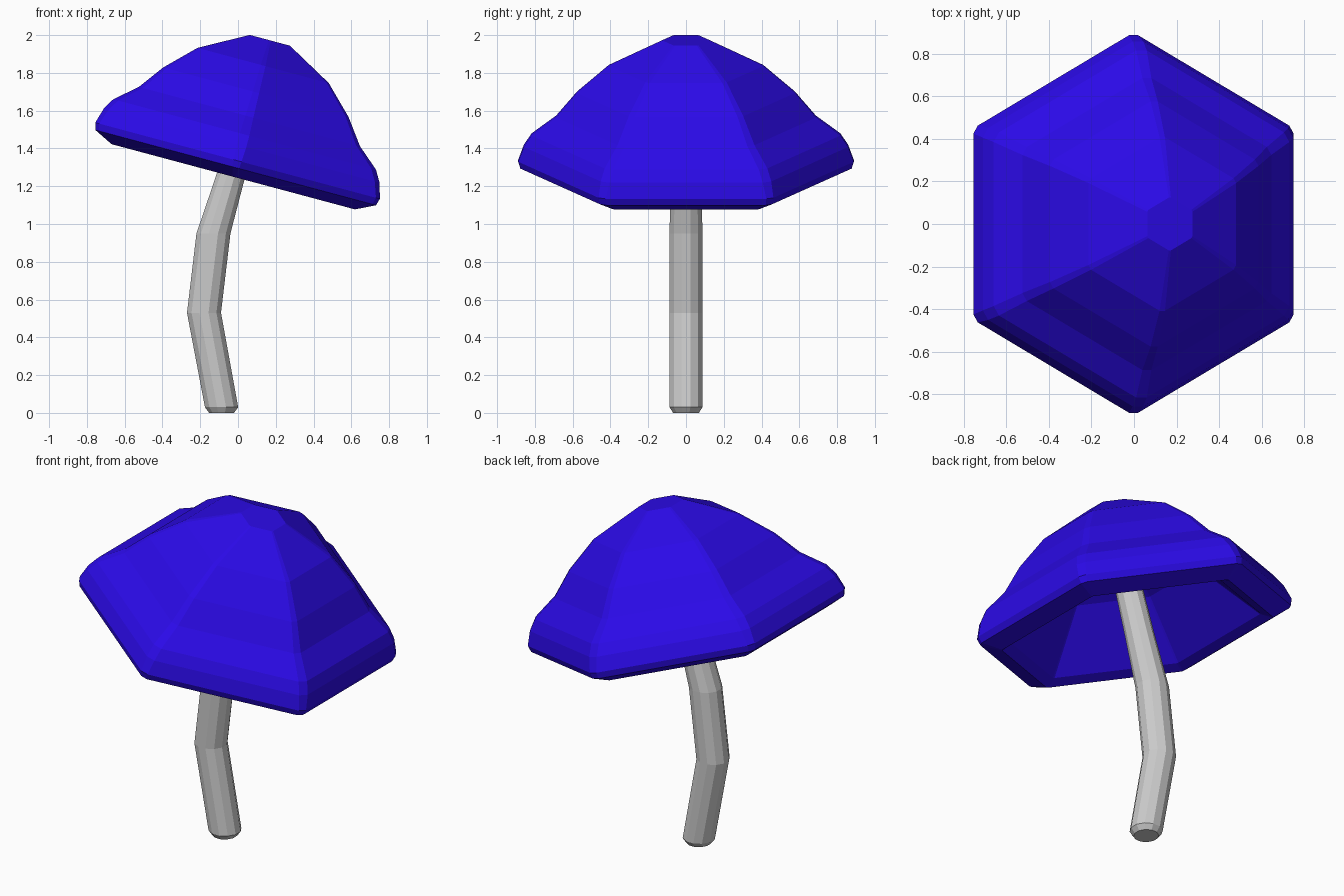
import bpy, bmesh
from math import radians, sin, cos, pi, tan
from mathutils import Matrix, Vector

if "Cube" in bpy.data.objects:
    bpy.data.objects.remove(bpy.data.objects["Cube"])


def loft(name, rings):
    """Skin a list of equal-length rings and close both ends."""
    bm = bmesh.new()
    loops = [[bm.verts.new(p) for p in ring] for ring in rings]
    n = len(loops[0])
    for a, b in zip(loops, loops[1:]):
        for i in range(n):
            j = (i + 1) % n
            bm.faces.new((a[i], a[j], b[j], b[i]))
    bm.faces.new(loops[0])
    bm.faces.new(loops[-1])
    bmesh.ops.recalc_face_normals(bm, faces=bm.faces)
    mesh = bpy.data.meshes.new(name)
    bm.to_mesh(mesh)
    bm.free()
    obj = bpy.data.objects.new(name, mesh)
    bpy.context.collection.objects.link(obj)
    return obj


def hexagon(apothem, z, cut):
    """Hexagon with flats facing +-x and each corner trimmed by cut."""
    half = apothem * tan(pi / 6) - cut
    pts = []
    for k in range(6):
        rot = Matrix.Rotation(k * pi / 3, 3, 'Z')
        pts += [rot @ Vector((apothem, s * half, z)) for s in (-1, 1)]
    return pts


def stem_ring(x, z, rx, ry):
    """Twelve-sided stem section with flats facing the axes."""
    k = 1 / cos(pi / 12)
    return [Vector((x + rx * k * cos(a), ry * k * sin(a), z))
            for a in (pi / 12 + i * pi / 6 for i in range(12))]


# Cap: apothem, height, corner trim; outer skin down to the lip, then inside
cap_profile = [
    (.11, .748, .006), (.36, .61, .015), (.508, .463, .02), (.606, .33, .025),
    (.72, .232, .03), (.756, .17, .03), (.78, .088, .025), (.769, .05, .022),
    (.667, 0, .006), (.61, .03, .006), (.36, .34, .006), (.10, .52, .006)]
cap = loft("mushroom_cap", [hexagon(*p) for p in cap_profile])
cap.data.transform(Matrix.Translation((-.025, 0, 1.25))
                   @ Matrix.Rotation(radians(15), 4, 'Y'))
blue = bpy.data.materials.new("cap_blue")
blue.diffuse_color = (.024, .003, .8, 1)
blue.use_nodes = True
blue.node_tree.nodes["Principled BSDF"].inputs["Base Color"].default_value = blue.diffuse_color
cap.data.materials.append(blue)

# Stem: bent tube with a chamfered foot, running up into the cap
stem_path = [(-.087, 0, .066, .068), (-.087, .03, .088, .0875),
             (-.18, .53, .09, .0875), (-.13, .95, .09, .0875),
             (-.04, 1.25, .078, .08), (.10, 1.73, .07, .07)]
loft("mushroom_stem", [stem_ring(*p) for p in stem_path])
